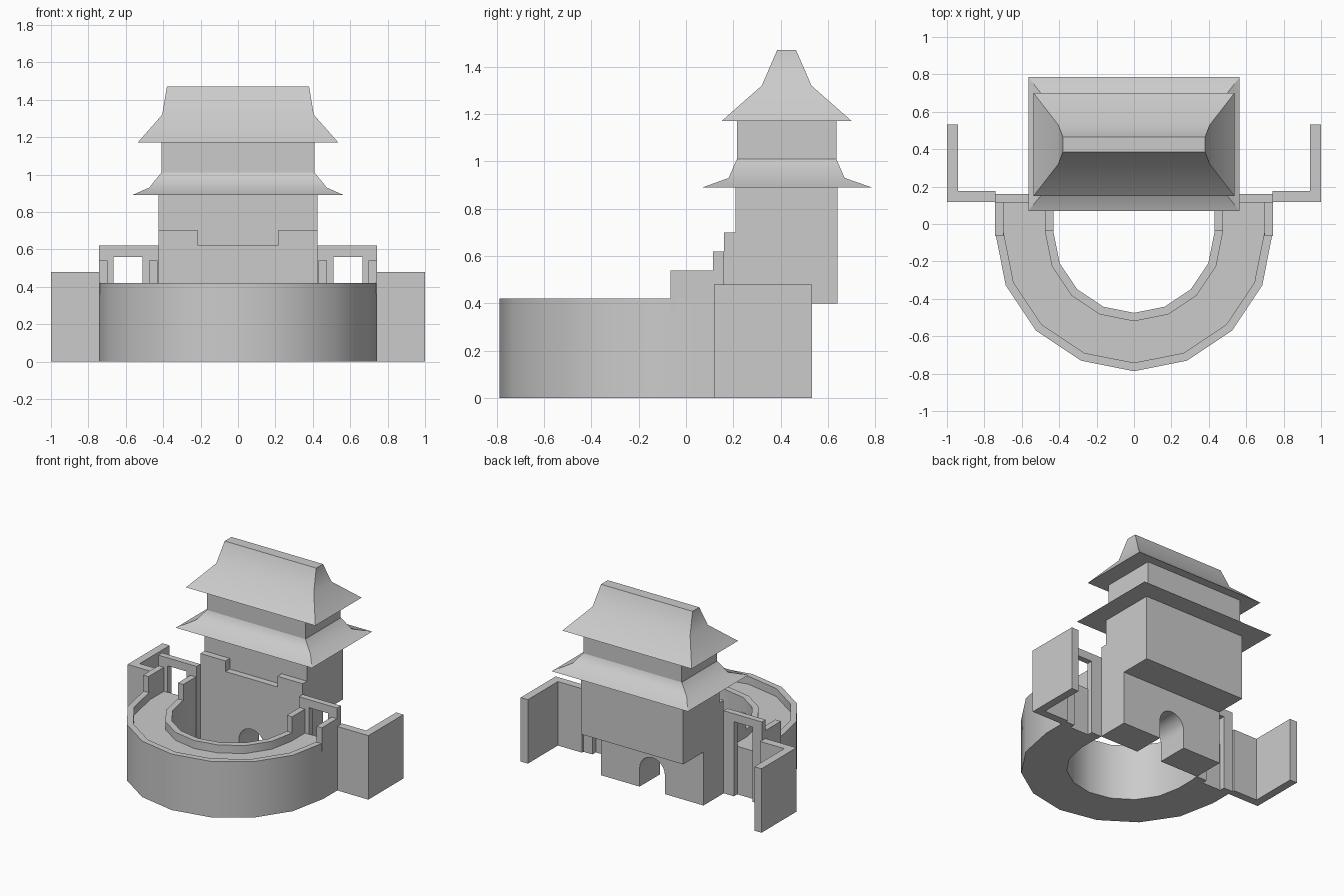
import bpy, bmesh
from math import sin, cos, pi, radians

if "Cube" in bpy.data.objects:
    bpy.data.objects.remove(bpy.data.objects["Cube"])


def finish(name, bm, smooth=None, mirror=False):
    bmesh.ops.recalc_face_normals(bm, faces=bm.faces)
    me = bpy.data.meshes.new(name)
    bm.to_mesh(me)
    bm.free()
    ob = bpy.data.objects.new(name, me)
    bpy.context.collection.objects.link(ob)
    if mirror:
        ob.modifiers.new("Mirror", 'MIRROR').use_mirror_merge = False
    if smooth:
        for o in bpy.context.selected_objects:
            o.select_set(False)
        bpy.context.view_layer.objects.active = ob
        ob.select_set(True)
        bpy.ops.object.shade_smooth_by_angle(angle=radians(smooth))
    return ob


def loft(name, rings, smooth=None, mirror=False):
    """Skin closed rings of points and cap both ends."""
    bm = bmesh.new()
    vs = [[bm.verts.new(p) for p in r] for r in rings]
    n = len(rings[0])
    for a, b in zip(vs, vs[1:]):
        for i in range(n):
            j = (i + 1) % n
            bm.faces.new((a[i], a[j], b[j], b[i]))
    bm.faces.new(vs[0])
    bm.faces.new(vs[-1])
    return finish(name, bm, smooth, mirror)


def front_prism(name, pts, y0, y1, **kw):
    return loft(name, [[(x, y, z) for x, z in pts] for y in (y0, y1)], **kw)


def plan_prism(name, pts, z0, z1, **kw):
    return loft(name, [[(x, y, z) for x, y in pts] for z in (z0, z1)], **kw)


def rect(x0, x1, y0, y1):
    return [(x0, y0), (x1, y0), (x1, y1), (x0, y1)]


# horseshoe wall: walkway section with parapets swept around a half circle
section = [(.742, 0), (.742, .42), (.697, .42), (.697, .36),
           (.475, .36), (.475, .42), (.43, .42), (.43, 0)]
CY, END = -.045, .12
stations = [[(r, END, z) for r, z in section]]
for k in range(9):
    a = pi * k / 8
    stations.append([(r * cos(a), CY - r * sin(a), z) for r, z in section])
stations.append([(-r, END, z) for r, z in section])
loft("horseshoe_wall", stations, smooth=30)

# raised parapet ends
plan_prism("outer_parapet_end", rect(.697, .742, -.065, END), .36, .54, mirror=True)
plan_prism("inner_parapet_end", rect(.43, .475, -.035, END), .36, .54, mirror=True)

# side gate frames, open to the ground
front_prism("side_gate_frame",
            [(.425, 0), (.51, 0), (.51, .56), (.665, .56), (.665, 0),
             (.742, 0), (.742, .62), (.425, .62)], .115, .16, mirror=True)

# L-shaped flanking walls
plan_prism("flank_wall", [(.74, .118), (1, .118), (1, .533), (.94, .533),
                          (.94, .177), (.74, .177)], 0, .48, mirror=True)

# front wall with stepped top, and gatehouse base, both pierced by the arch
R, SPRING = .105, .14
arch = [(-R, 0)] + [(-R * cos(pi * k / 12), SPRING + R * sin(pi * k / 12))
                    for k in range(13)] + [(R, 0)]
W = .425
front_prism("front_wall", [(-W, 0)] + arch + [(W, 0), (W, .70), (.215, .70),
            (.215, .62), (-.215, .62), (-.215, .70), (-W, .70)], .16, .21, smooth=30)
front_prism("gatehouse_base", [(-W, 0)] + arch + [(W, 0), (W, .40), (-W, .40)],
            .21, .40, smooth=30)

# tower storeys
plan_prism("lower_storey", rect(-W, W, .21, .64), .40, .89)
plan_prism("upper_storey", rect(-.408, .408, .215, .635), 1.00, 1.17)


# flared hip roofs: smooth slopes, crisp hips
def roof(name, levels):
    ob = loft(name, [[(x, y, z) for x, y in rect(-w, w, y0, y1)]
                     for w, y0, y1, z in levels])
    me = ob.data
    top, base = levels[-1][3], levels[0][3]
    for p in me.polygons:
        p.use_smooth = True
    for e in me.edges:
        za, zb = (me.vertices[i].co.z for i in e.vertices)
        e.use_edge_sharp = (abs(za - zb) > .001 or abs(za - top) < .001
                            or abs(za - base) < .001)


roof("lower_roof", [(.565, .07, .785, .89), (.475, .18, .67, .93),
                    (.41, .215, .635, 1.01)])
roof("upper_roof", [(.537, .15, .70, 1.17), (.405, .32, .53, 1.32),
                    (.38, .385, .465, 1.47)])
